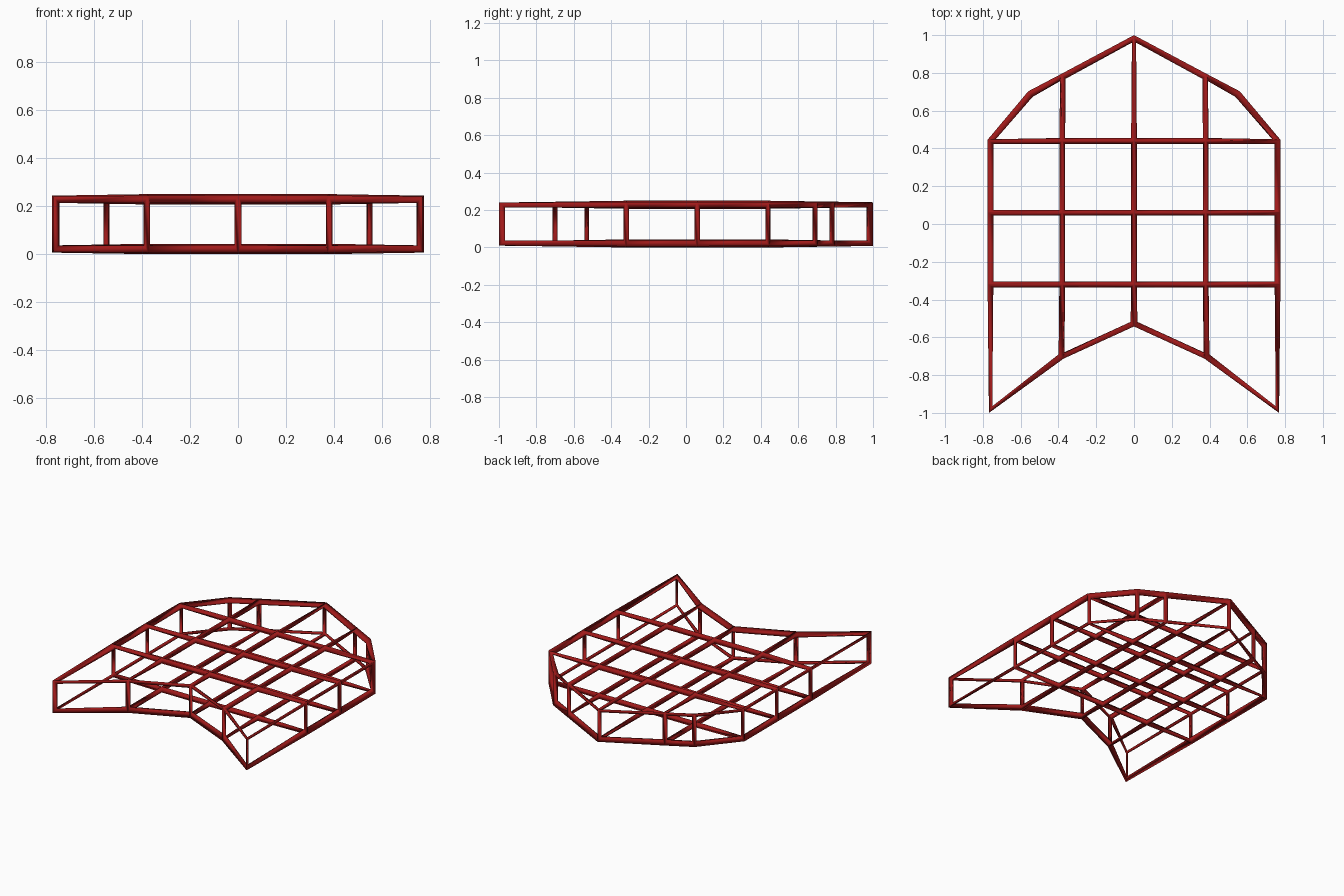
import bpy, bmesh

if "Cube" in bpy.data.objects:
    bpy.data.objects.remove(bpy.data.objects["Cube"])

THICK = 0.043          # strut thickness
Z0, Z1 = 0.0215, 0.2285  # lower and upper strut layers

# Half outline from nose tip to rear notch, mirrored to the other side
half = [(0, 0.983), (0.38, 0.78), (0.55, 0.69), (0.76, 0.44),
        (0.76, -0.984), (0.38, -0.70), (0, -0.53)]
outline = half + [(-x, y) for x, y in reversed(half[1:-1])]

bm = bmesh.new()
bm.faces.new([bm.verts.new((x, y, Z0)) for x, y in outline])

# Cut the plate into a grid of cells


def cut(co, no):
    geom = bm.verts[:] + bm.edges[:] + bm.faces[:]
    bmesh.ops.bisect_plane(bm, geom=geom, dist=0.0005, plane_co=co, plane_no=no)


for x in (0, -0.38, 0.38):
    cut((x, 0, 0), (1, 0, 0))
for y in (0.44, 0.06, -0.32):
    cut((0, y, 0), (0, 1, 0))

# Give the plate depth, keeping the lower grid
ret = bmesh.ops.extrude_face_region(bm, geom=bm.faces[:], use_keep_orig=True)
top = [g for g in ret["geom"] if isinstance(g, bmesh.types.BMVert)]
bmesh.ops.translate(bm, verts=top, vec=(0, 0, Z1 - Z0))
bmesh.ops.recalc_face_normals(bm, faces=bm.faces[:])
for f in bm.faces:
    f.smooth = True

mesh = bpy.data.meshes.new("lattice_frame")
bm.to_mesh(mesh)
bm.free()
frame = bpy.data.objects.new("lattice_frame", mesh)
bpy.context.collection.objects.link(frame)

# Red paint
red = bpy.data.materials.new("red_paint")
red.diffuse_color = (0.35, 0.01, 0.01, 1)
red.use_nodes = True
red.node_tree.nodes["Principled BSDF"].inputs["Base Color"].default_value = red.diffuse_color
mesh.materials.append(red)

# Turn every cell edge into a strut
wire = frame.modifiers.new("struts", "WIREFRAME")
wire.thickness = THICK
wire.offset = 0
wire.use_even_offset = False
wire.use_replace = True
